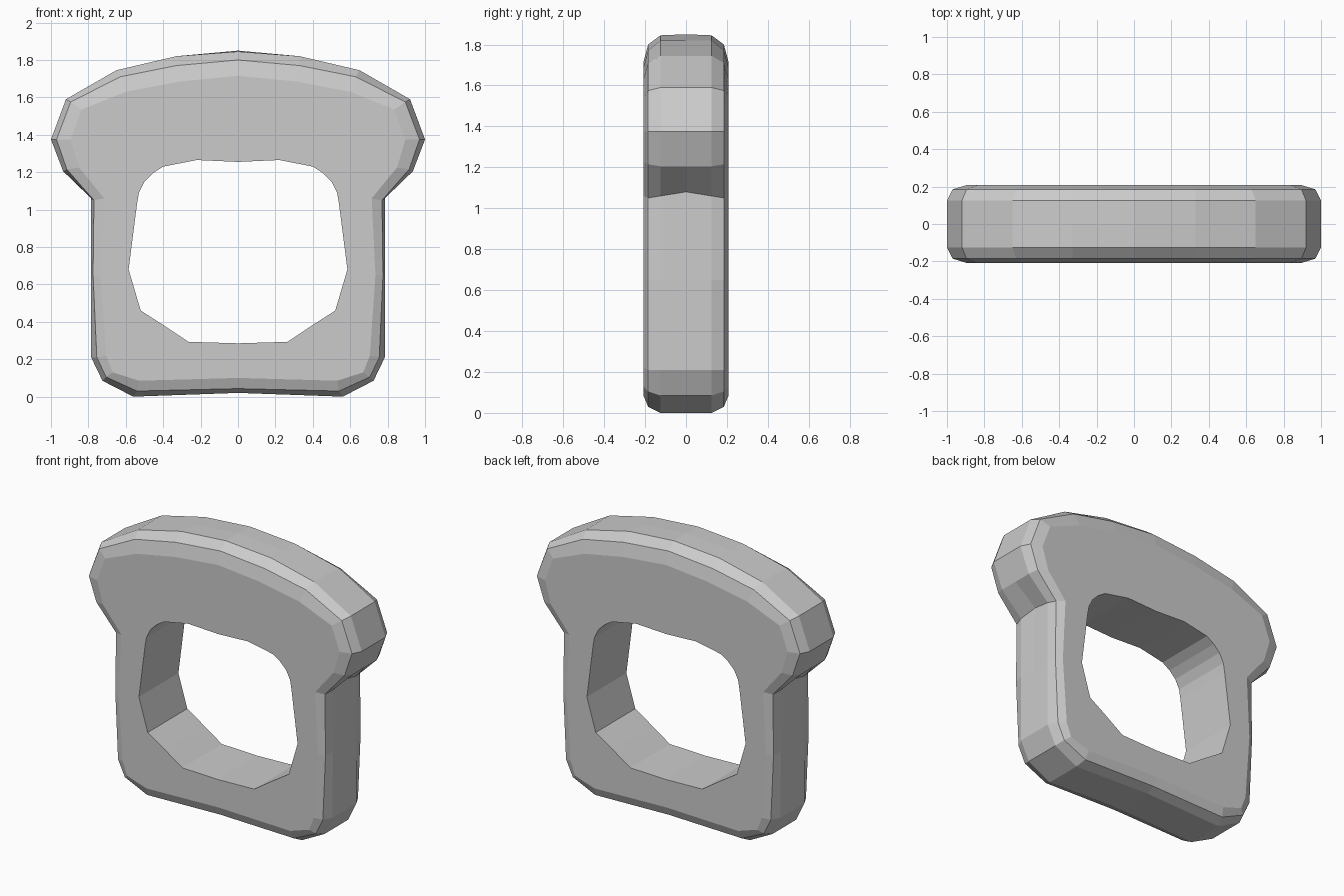
import bpy, bmesh

# Right half of each (x, z) contour, running from top centre to bottom centre
rim = [(0, 1.845), (0.33, 1.82), (0.65, 1.745), (0.92, 1.59), (1.0, 1.375), (0.935, 1.205),
       (0.785, 1.06), (0.787, 0.65), (0.785, 0.21), (0.725, 0.085), (0.56, 0.0), (0, 0.02)]
bevel = [(0, 1.80), (0.33, 1.77), (0.63, 1.71), (0.895, 1.575), (0.97, 1.375), (0.915, 1.215),
         (0.77, 1.05), (0.775, 0.65), (0.755, 0.21), (0.705, 0.105), (0.54, 0.03), (0, 0.043)]
face = [(0, 1.715), (0.31, 1.685), (0.60, 1.63), (0.835, 1.535), (0.895, 1.375), (0.85, 1.225),
        (0.715, 1.06), (0.735, 0.65), (0.705, 0.22), (0.67, 0.13), (0.53, 0.085), (0, 0.10)]
hole = [(0, 1.255), (0.22, 1.265), (0.40, 1.23), (0.455, 1.195), (0.50, 1.15), (0.53, 1.09),
        (0.54, 1.03), (0.585, 0.68), (0.52, 0.46), (0.395, 0.38), (0.265, 0.293), (0, 0.285)]

# Middle line of the rim: a touch higher at the neck
crest = list(rim)
crest[0] = (0, 1.85)
crest[6] = (0.78, 1.08)

# Cross-section order around the band: (contour, y)
section = [(crest, 0), (rim, 0.125), (bevel, 0.185), (face, 0.208), (hole, 0.208),
           (hole, -0.208), (face, -0.208), (bevel, -0.185), (rim, -0.125)]


def full_loop(bm, half, y):
    points = half + [(-x, z) for x, z in half[-2:0:-1]]
    return [bm.verts.new((x, y, z)) for x, z in points]


# Slice-shaped frame with a rounded rim and an open centre
bm = bmesh.new()
loops = [full_loop(bm, half, y) for half, y in section]
for a, b in zip(loops, loops[1:] + loops[:1]):
    n = len(a)
    for i in range(n):
        j = (i + 1) % n
        bm.faces.new((a[i], a[j], b[j], b[i]))
bmesh.ops.recalc_face_normals(bm, faces=bm.faces)

mesh = bpy.data.meshes.new("bread_slice_frame")
bm.to_mesh(mesh)
bm.free()
frame = bpy.data.objects.new("bread_slice_frame", mesh)
bpy.context.collection.objects.link(frame)
